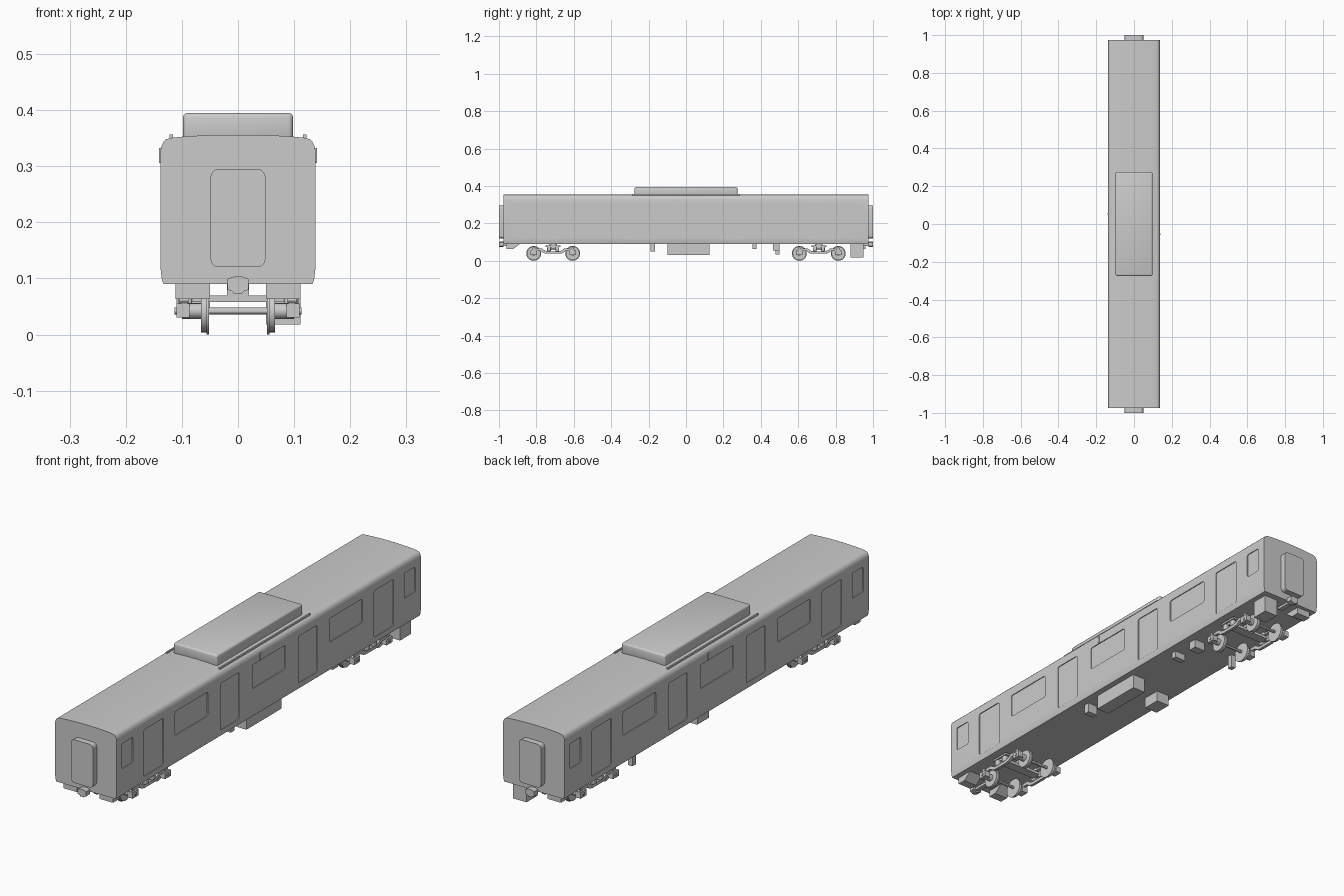
import bpy, bmesh, math

if "Cube" in bpy.data.objects:
    bpy.data.objects.remove(bpy.data.objects["Cube"])

def finish(name, bm, smooth=False):
    bmesh.ops.recalc_face_normals(bm, faces=bm.faces)
    me = bpy.data.meshes.new(name)
    bm.to_mesh(me)
    bm.free()
    ob = bpy.data.objects.new(name, me)
    bpy.context.collection.objects.link(ob)
    if smooth:
        bpy.ops.object.select_all(action='DESELECT')
        ob.select_set(True)
        bpy.context.view_layer.objects.active = ob
        bpy.ops.object.shade_smooth_by_angle(angle=math.radians(30))
    return ob

def add_prism(bm, pts, axis, a, b):
    """Extrude a 2D outline along x (pts are y,z) or y (pts are x,z)."""
    put = (lambda p, t: (t, p[0], p[1])) if axis == 'x' else (lambda p, t: (p[0], t, p[1]))
    lo = [bm.verts.new(put(p, a)) for p in pts]
    hi = [bm.verts.new(put(p, b)) for p in pts]
    bm.faces.new(lo)
    bm.faces.new(hi[::-1])
    n = len(pts)
    for i in range(n):
        bm.faces.new((lo[i], hi[i], hi[(i + 1) % n], lo[(i + 1) % n]))

def prism(name, pts, axis, a, b, smooth=False, bevel=0):
    bm = bmesh.new()
    add_prism(bm, pts, axis, a, b)
    if bevel:
        bmesh.ops.bevel(bm, geom=bm.edges[:], offset=bevel, segments=3, profile=0.5, affect='EDGES')
    return finish(name, bm, smooth)

def rect(u0, u1, v0, v1):
    return [(u0, v0), (u1, v0), (u1, v1), (u0, v1)]

def box(name, x, y, z, bevel=0):
    return prism(name, rect(*y, *z), 'x', *x, smooth=bevel > 0, bevel=bevel)

def round_rect(u0, u1, v0, v1, r, n=4):
    pts = []
    for k, (cu, cv) in enumerate(((u1 - r, v1 - r), (u0 + r, v1 - r), (u0 + r, v0 + r), (u1 - r, v0 + r))):
        for i in range(n + 1):
            a = math.pi / 2 * (k + i / n)
            pts.append((cu + r * math.cos(a), cv + r * math.sin(a)))
    return pts

def circle(u, v, r, n=24):
    return [(u + r * math.cos(2 * math.pi * i / n), v + r * math.sin(2 * math.pi * i / n)) for i in range(n)]

# Body shell: half cross-section mirrored, extruded along y
half = [(0.133, 0.09), (0.136, 0.1), (0.138, 0.118), (0.138, 0.328), (0.1365, 0.336), (0.133, 0.343),
        (0.128, 0.348), (0.12, 0.3505), (0.1, 0.3525), (0.07, 0.3545), (0.035, 0.3555)]
section = half + [(0, 0.356)] + [(-x, z) for x, z in reversed(half)]
body = prism("car_body", section, 'y', -0.975, 0.975)

# Recessed doors and windows, cut on both sides
openings = [(-0.105, 0.105, 0.205, 0.302)]
for s in (-1, 1):
    for a, b, z0, z1 in ((0.19, 0.31, 0.115, 0.305), (0.39, 0.60, 0.205, 0.302),
                         (0.675, 0.80, 0.115, 0.305), (0.87, 0.94, 0.2, 0.302)):
        openings.append((min(s * a, s * b), max(s * a, s * b), z0, z1))
bm = bmesh.new()
for y0, y1, z0, z1 in openings:
    for s in (-1, 1):
        add_prism(bm, round_rect(y0, y1, z0, z1, 0.008), 'x', s * 0.1345, s * 0.16)
cutter = finish("opening_cutter", bm)
cutter.hide_render = True
mod = body.modifiers.new("openings", 'BOOLEAN')
mod.object = cutter
mod.operation = 'DIFFERENCE'
mod.solver = 'EXACT'
bpy.ops.object.select_all(action='DESELECT')
body.select_set(True)
bpy.context.view_layer.objects.active = body
bpy.ops.object.modifier_apply(modifier=mod.name)
bpy.data.objects.remove(cutter)
bpy.ops.object.shade_smooth_by_angle(angle=math.radians(30))

# Roof unit, roof rails and side marker lamps
box("roof_unit", (-0.098, 0.098), (-0.275, 0.275), (0.345, 0.395), 0.008)
for s in (-1, 1):
    box("roof_rail", (s * 0.116, s * 0.122), (-0.29, 0.29), (0.345, 0.3565))
    box("marker_lamp", (s * 0.136, s * 0.1405), (-s * 0.055 - 0.004, -s * 0.055 + 0.004), (0.306, 0.332))

# End gangways and couplers
for s in (-1, 1):
    bm = bmesh.new()
    add_prism(bm, round_rect(-0.049, 0.049, 0.12, 0.295, 0.015), 'y', s * 0.97, s * 1.0)
    finish("gangway", bm, True)
    head = [(-0.019, 0.08), (-0.01, 0.077), (-0.008, 0.073), (0.008, 0.073), (0.01, 0.077), (0.019, 0.08),
            (0.019, 0.099), (0.008, 0.103), (-0.008, 0.103), (-0.019, 0.099)]
    prism("coupler_head", head, 'y', s * 0.977, s * 1.0)
    box("coupler_shank", (-0.01, 0.01), (s * 0.91, s * 0.98), (0.08, 0.095))

# Corner skirts at three corners, deep equipment box at the fourth
for sx, sy in ((1, -1), (-1, -1), (-1, 1)):
    prism("corner_skirt", [(sy * 0.96, 0.092), (sy * 0.96, 0.063), (sy * 0.925, 0.063), (sy * 0.885, 0.092)],
          'x', sx * 0.05, sx * 0.111)
box("corner_equipment", (0.05, 0.111), (0.88, 0.95), (0.018, 0.092))

# Underfloor equipment
for x, y, z in (((0.05, 0.108), (-0.1, 0.125), (0.03, 0.092)),
                ((-0.11, -0.05), (0.01, 0.085), (0.045, 0.092)),
                ((0.055, 0.1), (-0.19, -0.165), (0.05, 0.092)),
                ((0.05, 0.1), (0.355, 0.378), (0.063, 0.092)),
                ((0.05, 0.1), (0.465, 0.5), (0.055, 0.092)),
                ((-0.11, -0.09), (0.478, 0.5), (0.035, 0.092))):
    box("underfloor_box", x, y, z)

# Bogies: wheelsets, axle boxes, curved side frames, springs
for c in (-0.71, 0.71):
    for d in (-0.104, 0.104):
        y = c + d
        prism("axle", circle(y, 0.042, 0.006, 12), 'x', -0.07, 0.07, True)
        for s in (-1, 1):
            prism("wheel_flange", circle(y, 0.04, 0.04, 32), 'x', s * 0.052, s * 0.056, True)
            prism("wheel_tread", circle(y, 0.04, 0.036, 32), 'x', s * 0.056, s * 0.066, True)
            prism("axle_box", circle(y, 0.042, 0.014, 16), 'x', s * 0.066, s * 0.1, True)
            prism("axle_cap", circle(y, 0.042, 0.006, 12), 'x', s * 0.1, s * 0.113, True)
            box("axle_guard", (s * 0.086, s * 0.11), (y - 0.018, y + 0.018), (0.03, 0.055))
            prism("axle_spring", circle(y, 0.062, 0.009, 12), 'x', s * 0.088, s * 0.104, True)
    top = [(0.12, 0.056), (0.085, 0.066), (0.06, 0.066), (0.045, 0.055), (0.03, 0.051)]
    low = [(0.03, 0.038), (0.05, 0.041), (0.065, 0.052), (0.085, 0.053), (0.12, 0.042)]
    frame = top + [(-y, z) for y, z in reversed(top)] + [(-y, z) for y, z in reversed(low)] + low
    for s in (-1, 1):
        prism("bogie_side_frame", [(c + y, z) for y, z in frame], 'x', s * 0.09, s * 0.102)
        for d in (-0.022, 0.022):
            box("bogie_spring", (s * 0.082, s * 0.106), (c + d - 0.01, c + d + 0.01), (0.05, 0.075), 0.004)
        box("spring_plank", (s * 0.07, s * 0.108), (c - 0.04, c + 0.04), (0.074, 0.082))
        prism("air_spring", circle(c, 0.08, 0.016, 16), 'x', s * 0.072, s * 0.1, True)
    box("bogie_bolster", (-0.09, 0.09), (c - 0.02, c + 0.02), (0.058, 0.07))
    box("bogie_pivot", (-0.02, 0.02), (c - 0.02, c + 0.02), (0.07, 0.092))
